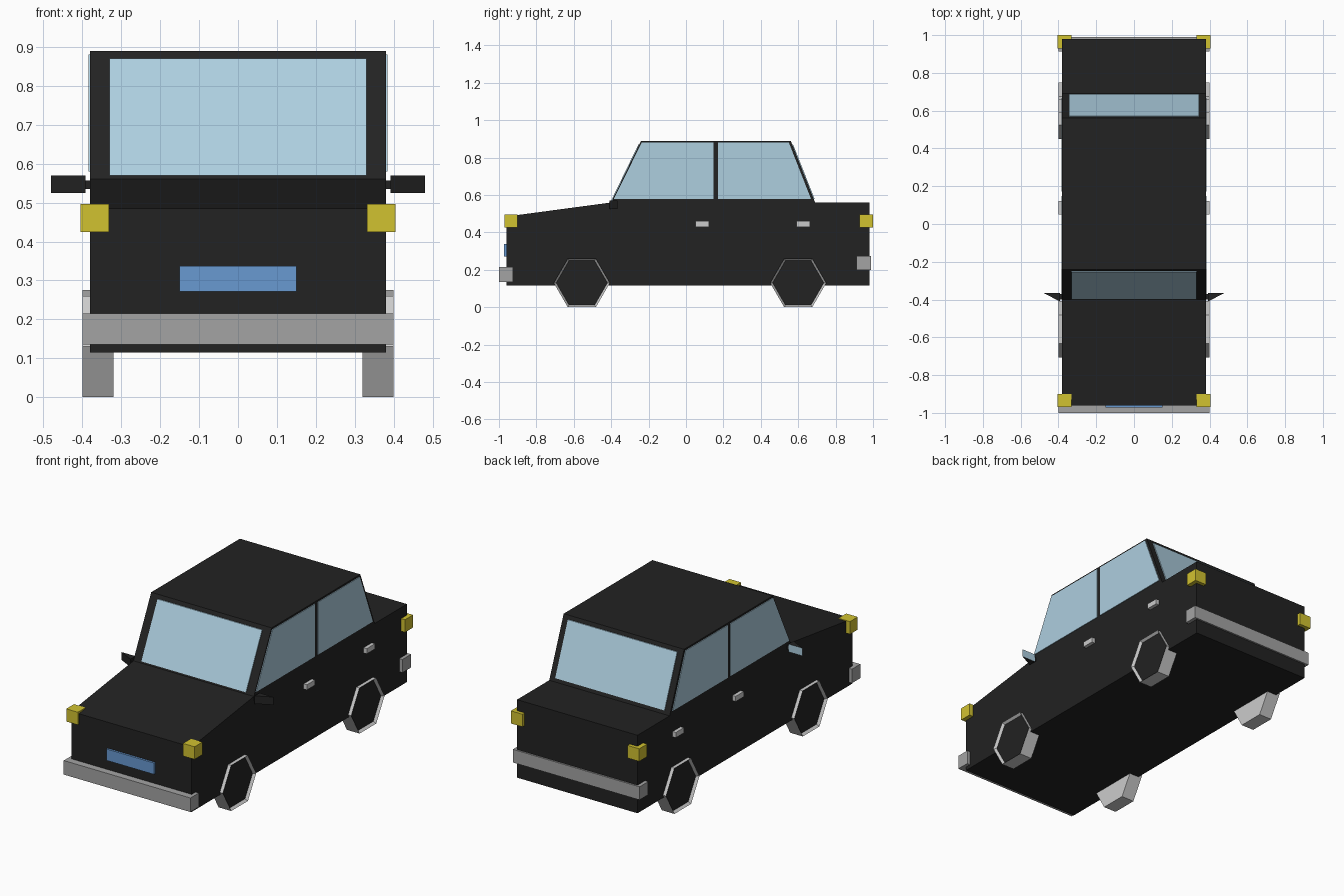
import bpy, bmesh, math

if "Cube" in bpy.data.objects:
    bpy.data.objects.remove(bpy.data.objects["Cube"])


def material(name, r, g, b):
    m = bpy.data.materials.new(name)
    m.diffuse_color = (r, g, b, 1)
    m.use_nodes = True
    m.node_tree.nodes["Principled BSDF"].inputs["Base Color"].default_value = m.diffuse_color
    return m


BLACK = material("black paint", 0.016, 0.016, 0.016)
GLASS = material("window glass", 0.42, 0.62, 0.74)
YELLOW = material("yellow lamp", 0.64, 0.54, 0.03)
GREY = material("bumper grey", 0.37, 0.37, 0.37)
SILVER = material("silver", 0.60, 0.60, 0.60)
BLUE = material("plate blue", 0.14, 0.32, 0.64)


def finish(name, bm, *mats):
    bmesh.ops.recalc_face_normals(bm, faces=bm.faces)
    mesh = bpy.data.meshes.new(name)
    bm.to_mesh(mesh)
    bm.free()
    for m in mats:
        mesh.materials.append(m)
    ob = bpy.data.objects.new(name, mesh)
    bpy.context.collection.objects.link(ob)
    return ob


def prism_mesh(profile, x0, x1):
    """Extrude a (y, z) side profile across from x0 to x1."""
    bm = bmesh.new()
    face = bm.faces.new([bm.verts.new((x0, y, z)) for y, z in profile])
    ext = bmesh.ops.extrude_face_region(bm, geom=[face])["geom"]
    moved = [v for v in ext if isinstance(v, bmesh.types.BMVert)]
    bmesh.ops.translate(bm, verts=moved, vec=(x1 - x0, 0, 0))
    bmesh.ops.recalc_face_normals(bm, faces=bm.faces)
    return bm


def prism(name, profile, x0, x1, mat):
    return finish(name, prism_mesh(profile, x0, x1), mat)


def box(name, x, y, z, mat):
    return prism(name, [(y[0], z[0]), (y[1], z[0]), (y[1], z[1]), (y[0], z[1])],
                 x[0], x[1], mat)


# Body and cabin in one side profile
prism("car_body", [(-0.96, 0.115), (0.98, 0.115), (0.98, 0.56), (0.69, 0.56),
                   (0.56, 0.89), (-0.24, 0.89), (-0.40, 0.56), (-0.96, 0.485)],
      -0.38, 0.38, BLACK)


# Front and rear glass: thin plates lying on the slopes
def sloped_glass(name, low, high, z0, z1, out, half):
    def at(z):
        return low + (high - low) * (z - 0.56) / 0.33
    prism(name, [(at(z0), z0), (at(z1), z1), (at(z1) + out, z1), (at(z0) + out, z0)],
          -half, half, GLASS)


sloped_glass("windshield", -0.40, -0.24, 0.57, 0.87, -0.005, 0.33)
sloped_glass("rear_window", 0.69, 0.56, 0.58, 0.87, 0.005, 0.345)

# Bumpers and number plate
box("front_bumper", (-0.40, 0.40), (-1.0, -0.925), (0.135, 0.215), GREY)
box("rear_bumper", (-0.40, 0.40), (0.912, 0.99), (0.20, 0.275), GREY)
box("number_plate", (-0.15, 0.15), (-0.972, -0.955), (0.272, 0.337), BLUE)


# Six-sided wheel with a recessed dark outer disc
def wheel(name, s, yc):
    r = 0.15
    pts = [(yc + r * math.cos(a * math.pi / 3), 0.13 + r * math.sin(a * math.pi / 3))
           for a in range(6)]
    bm = prism_mesh(pts, s * 0.32, s * 0.40)
    outer = max(bm.faces, key=lambda f: s * f.calc_center_median().x)
    bmesh.ops.inset_individual(bm, faces=[outer], thickness=0.013)
    for v in outer.verts:
        v.co.x -= s * 0.014
    outer.material_index = 1
    finish(name, bm, SILVER, BLACK)


# Wing mirror: wedge with glass on its rear face
def mirror(name, s):
    bm = bmesh.new()
    plan = [(0.392, -0.41), (0.48, -0.365), (0.392, -0.365)]
    low = [bm.verts.new((s * x, y, 0.525)) for x, y in plan]
    high = [bm.verts.new((s * x, y, 0.57)) for x, y in plan]
    bm.faces.new(low)
    bm.faces.new(high)
    for i in range(3):
        j = (i + 1) % 3
        bm.faces.new((low[i], low[j], high[j], high[i]))
    for f in bm.faces:
        if all(v.co.y > -0.37 for v in f.verts):
            f.material_index = 1
    finish(name, bm, BLACK, GLASS)


# Everything that repeats on both sides
for side, s in (("right", 1), ("left", -1)):
    skin, proud = s * 0.379, s * 0.384
    prism(side + "_front_door_window",
          [(-0.385, 0.58), (-0.237, 0.88), (0.148, 0.88), (0.148, 0.58)],
          skin, proud, GLASS)
    prism(side + "_rear_door_window",
          [(0.172, 0.58), (0.172, 0.88), (0.55, 0.88), (0.668, 0.58)],
          skin, proud, GLASS)
    box(side + "_headlight", (s * 0.332, s * 0.405), (-0.97, -0.90), (0.425, 0.497), YELLOW)
    box(side + "_tail_light", (s * 0.332, s * 0.405), (0.928, 1.0), (0.425, 0.497), YELLOW)
    for part, y in (("front", 0.05), ("rear", 0.59)):
        box(f"{side}_{part}_door_handle", (s * 0.375, s * 0.40), (y, y + 0.073),
            (0.43, 0.46), SILVER)
    for part, y in (("front", -0.557), ("rear", 0.60)):
        wheel(f"{side}_{part}_wheel", s, y)
    mirror(side + "_mirror", s)
    box(side + "_mirror_arm", (s * 0.375, s * 0.395), (-0.40, -0.37), (0.535, 0.557), BLACK)
